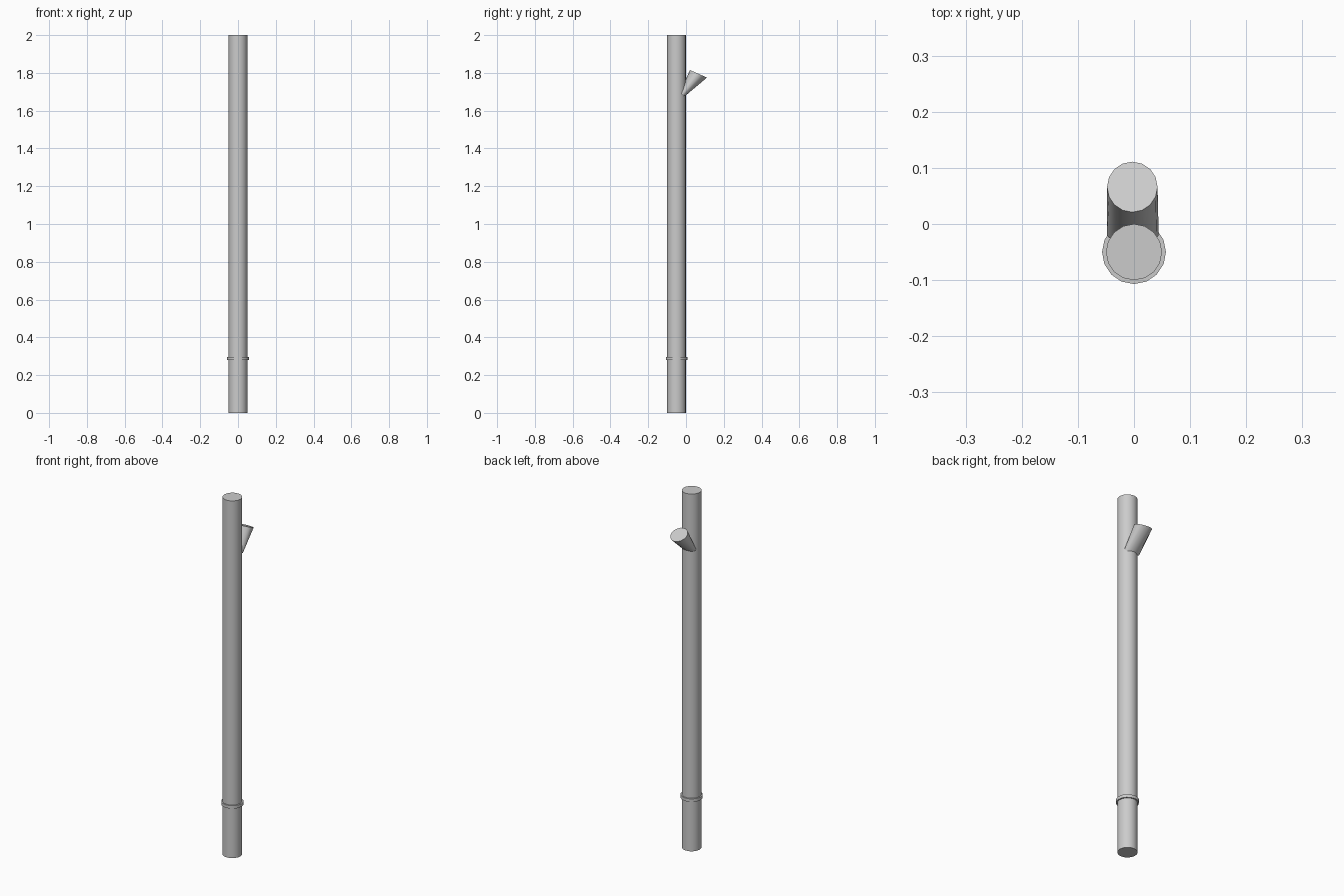
import bpy, bmesh
from math import cos, sin, pi, radians
from mathutils import Vector

if "Cube" in bpy.data.objects:
    bpy.data.objects.remove(bpy.data.objects["Cube"])

SIDES = 16
POLE_Y = -0.05


def ring(center, u, v):
    """Elliptical loop of points spanned by half-axes u and v."""
    c, u, v = Vector(center), Vector(u), Vector(v)
    return [c + u * cos(2 * pi * i / SIDES) + v * sin(2 * pi * i / SIDES)
            for i in range(SIDES)]


def level(z, r):
    return ring((0, POLE_Y, z), (r, 0, 0), (0, r, 0))


def loft(name, rings):
    """Bridge successive loops and cap both ends."""
    bm = bmesh.new()
    loops = [[bm.verts.new(p) for p in pts] for pts in rings]
    for a, b in zip(loops, loops[1:]):
        for i in range(SIDES):
            j = (i + 1) % SIDES
            bm.faces.new((a[i], a[j], b[j], b[i]))
    bm.faces.new(loops[0][::-1])
    bm.faces.new(loops[-1])
    bmesh.ops.recalc_face_normals(bm, faces=bm.faces)
    mesh = bpy.data.meshes.new(name)
    bm.to_mesh(mesh)
    bm.free()
    ob = bpy.data.objects.new(name, mesh)
    bpy.context.collection.objects.link(ob)
    bpy.ops.object.select_all(action='DESELECT')
    ob.select_set(True)
    bpy.context.view_layer.objects.active = ob
    bpy.ops.object.shade_smooth_by_angle(angle=radians(40))
    return ob


# Lower and upper lengths of the pipe, meeting inside the collar
loft("lower_pipe", [level(0, 0.05), level(0.285, 0.05)])
loft("upper_pipe", [level(0.285, 0.05), level(2.0, 0.05)])

# Thin raised collar
loft("collar", [level(0.28, 0.057), level(0.297, 0.057)])

# Slanted branch stub: flattened root against the pipe, round tilted mouth
loft("branch_stub", [
    ring((-0.002, -0.02, 1.687), (0.046, 0, 0), (0, 0.012, -0.012)),
    ring((-0.003, 0.066, 1.795), (0.045, 0, 0), (0, 0.045, -0.02)),
])
